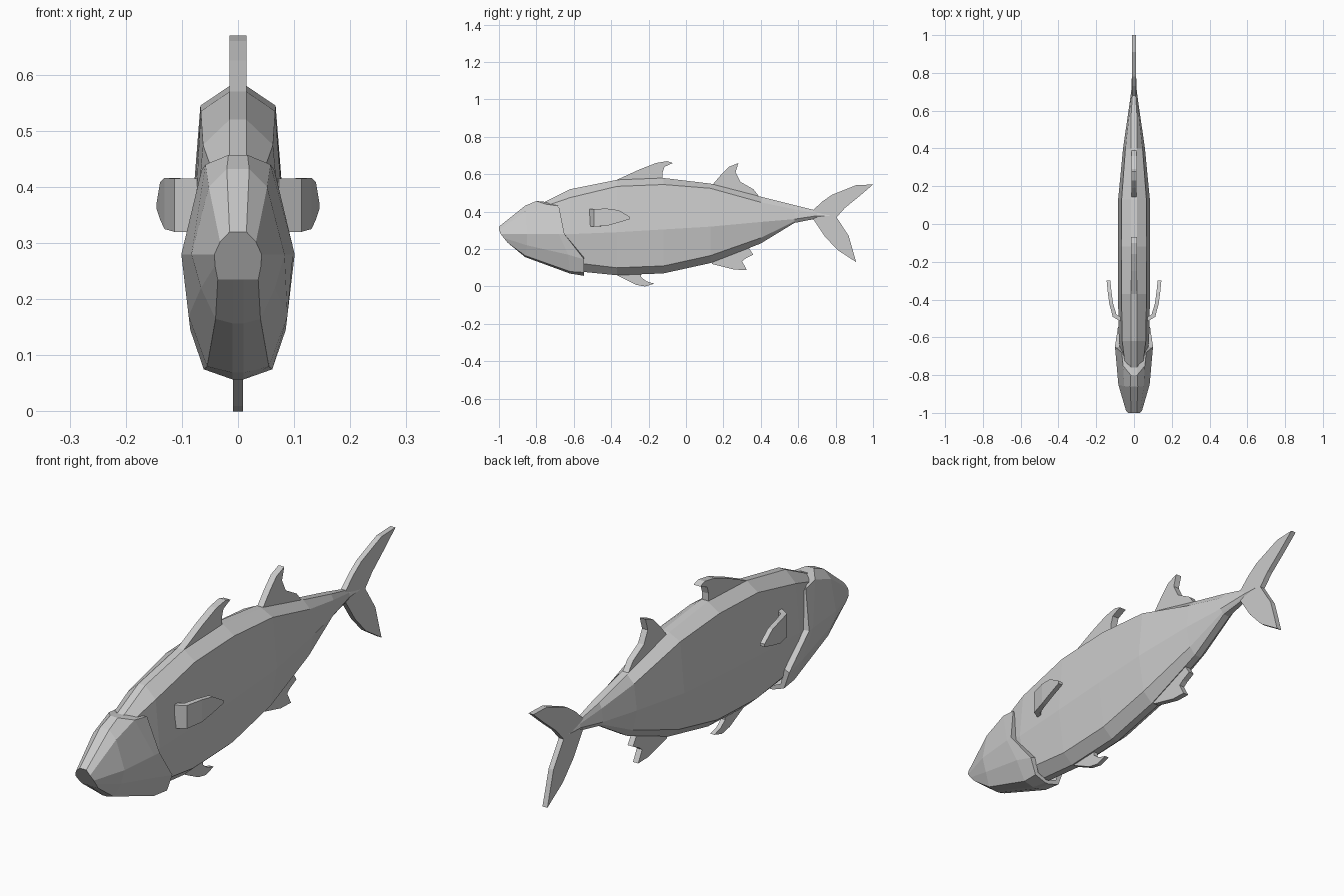
import bpy, bmesh


def mesh_object(name, verts, faces):
    mesh = bpy.data.meshes.new(name)
    mesh.from_pydata(verts, [], faces)
    bm = bmesh.new()
    bm.from_mesh(mesh)
    bmesh.ops.recalc_face_normals(bm, faces=bm.faces)
    bm.to_mesh(mesh)
    bm.free()
    obj = bpy.data.objects.new(name, mesh)
    bpy.context.collection.objects.link(obj)
    return obj


def loft(name, rings, cap_end=True):
    n = len(rings[0])
    verts = [p for r in rings for p in r]
    faces = [(i * n + j, i * n + (j + 1) % n, (i + 1) * n + (j + 1) % n, (i + 1) * n + j)
             for i in range(len(rings) - 1) for j in range(n)]
    faces.append(tuple(range(n)))
    if cap_end:
        faces.append(tuple(range(len(verts) - n, len(verts))))
    return mesh_object(name, verts, faces)


def mirrored(half):
    return half + [(-x, y, z) for x, y, z in reversed(half)]


def fin(name, outline, thick):
    loft(name, [[(s * thick, y, z) for y, z in outline] for s in (-1, 1)])


# Body: y, half width, then heights of crown, shoulder, flank, chine, keel
stations = [
    (-0.78, 0.055, 0.44, 0.42, 0.28, 0.18, 0.15),
    (-0.62, 0.080, 0.52, 0.475, 0.28, 0.13, 0.085),
    (-0.37, 0.085, 0.57, 0.535, 0.29, 0.10, 0.06),
    (-0.12, 0.086, 0.58, 0.545, 0.305, 0.11, 0.07),
    (0.13, 0.084, 0.55, 0.525, 0.32, 0.165, 0.125),
    (0.40, 0.058, 0.48, 0.45, 0.345, 0.26, 0.23),
    (0.58, 0.032, 0.435, 0.413, 0.36, 0.348, 0.34),
    (0.70, 0.015, 0.405, 0.393, 0.378, 0.369, 0.363),
    (0.77, 0.012, 0.383, 0.382, 0.378, 0.374, 0.372),
]
rings = []
for y, w, crown, shoulder, flank, chine, keel in stations:
    e = min(0.015, w * 0.5)
    rings.append(mirrored([(e, y, crown), (w * 0.78, y, shoulder), (w, y, flank),
                           (w * 0.7, y, chine), (e, y, keel)]))
loft("body", rings)

# Head shell with a stepped gill edge
head = [
    [(0.015, -1.0, 0.32), (0.032, -1.0, 0.302), (0.042, -0.99, 0.28),
     (0.041, -0.975, 0.26), (0.036, -0.955, 0.235), (0.01, -0.955, 0.235)],
    [(0.02, -0.86, 0.432), (0.052, -0.86, 0.40), (0.083, -0.85, 0.28),
     (0.066, -0.85, 0.22), (0.04, -0.86, 0.165), (0.01, -0.86, 0.157)],
    [(0.017, -0.80, 0.457), (0.058, -0.75, 0.44), (0.098, -0.68, 0.28),
     (0.088, -0.63, 0.17), (0.055, -0.62, 0.08), (0.01, -0.62, 0.069)],
    [(0.016, -0.76, 0.453), (0.065, -0.68, 0.43), (0.101, -0.65, 0.28),
     (0.085, -0.545, 0.145), (0.061, -0.545, 0.075), (0.01, -0.545, 0.057)],
]
head.append([(x * 0.75, y, 0.26 + (z - 0.26) * 0.92) for x, y, z in head[-1]])
loft("head", [mirrored(r) for r in head], cap_end=False)

# Flat fins
fin("front_dorsal_fin", [(-0.38, 0.55), (-0.37, 0.57), (-0.25, 0.625), (-0.16, 0.66),
                         (-0.10, 0.67), (-0.07, 0.66), (-0.115, 0.64), (-0.125, 0.61),
                         (-0.125, 0.56)], 0.015)
fin("rear_dorsal_fin", [(0.13, 0.53), (0.19, 0.60), (0.23, 0.64), (0.28, 0.66),
                        (0.265, 0.61), (0.29, 0.56), (0.36, 0.52), (0.40, 0.47)], 0.013)
fin("anal_fin", [(0.13, 0.14), (0.14, 0.12), (0.26, 0.09), (0.325, 0.088), (0.30, 0.135),
                 (0.32, 0.15), (0.36, 0.17), (0.34, 0.20), (0.33, 0.22)], 0.012)
fin("pelvic_fin", [(-0.38, 0.08), (-0.37, 0.06), (-0.27, 0.01), (-0.22, 0.0),
                   (-0.17, 0.015), (-0.21, 0.027), (-0.24, 0.05), (-0.24, 0.08)], 0.009)
fin("tail_fin", [(0.67, 0.40), (0.73, 0.455), (0.78, 0.49), (0.91, 0.542), (1.0, 0.545),
                 (0.93, 0.485), (0.85, 0.42), (0.805, 0.37), (0.87, 0.27), (0.91, 0.13),
                 (0.81, 0.195), (0.74, 0.27), (0.68, 0.36)], 0.011)

# Pectoral fins: curved strips, x, y, low z, high z
strip = [(0.07, -0.505, 0.32, 0.415), (0.103, -0.485, 0.32, 0.415),
         (0.121, -0.42, 0.325, 0.416), (0.129, -0.36, 0.342, 0.408),
         (0.135, -0.30, 0.36, 0.372)]
for side, label in ((1, "right"), (-1, "left")):
    rings = []
    for i, (x, y, lo, hi) in enumerate(strip):
        dx, dy = (0.003, -0.010) if i == 0 else (0.010, -0.006) if i == 1 else (0.010, 0)
        rings.append([(side * (x + dx), y + dy, lo), (side * (x + dx), y + dy, hi),
                      (side * (x - dx), y - dy, hi), (side * (x - dx), y - dy, lo)])
    loft("pectoral_fin_" + label, rings)
